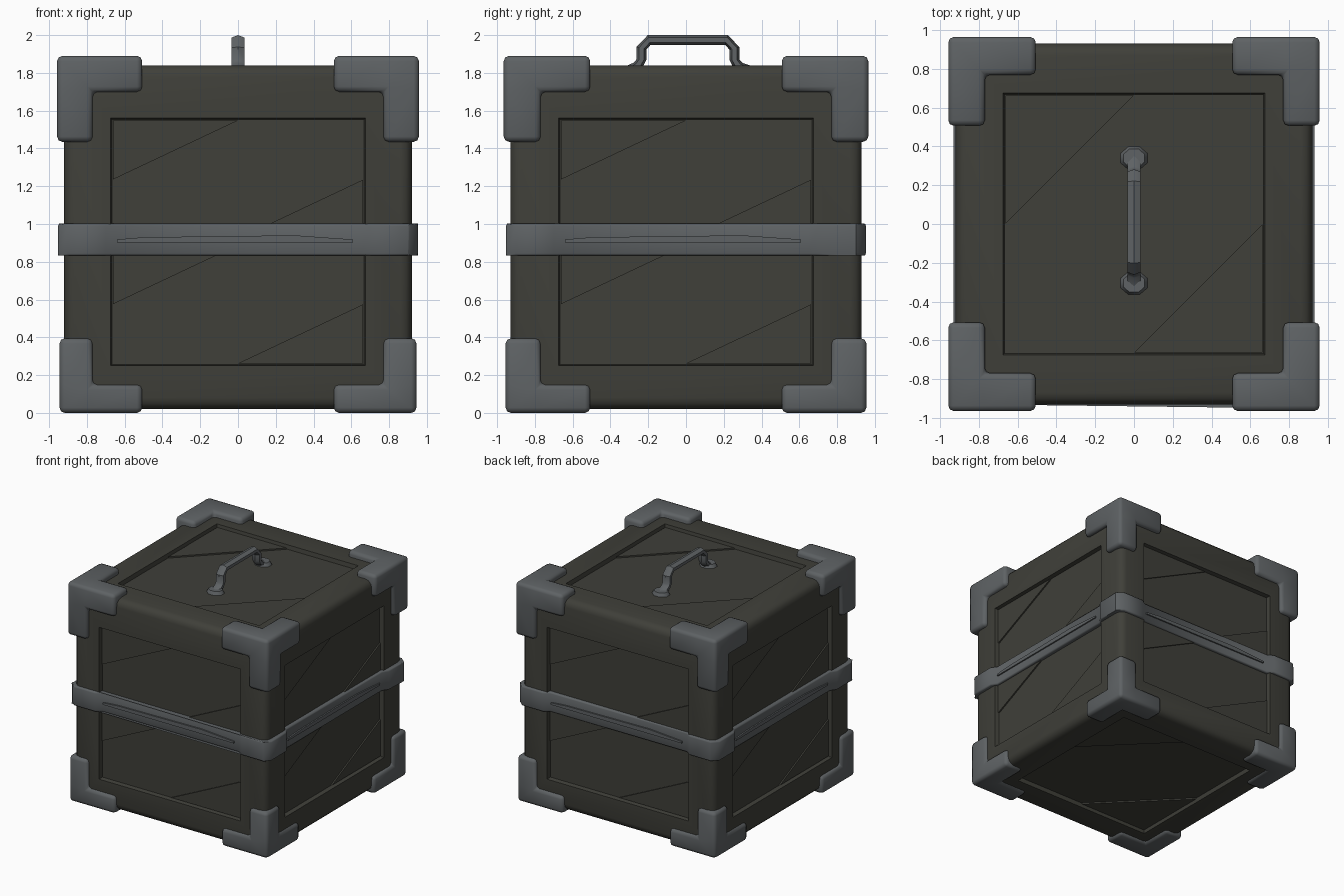
import bpy, bmesh, math
from mathutils import Vector, Matrix

if "Cube" in bpy.data.objects:
    bpy.data.objects.remove(bpy.data.objects["Cube"])


def material(name, rgb):
    m = bpy.data.materials.new(name)
    m.diffuse_color = (*rgb, 1)
    m.use_nodes = True
    m.node_tree.nodes["Principled BSDF"].inputs["Base Color"].default_value = m.diffuse_color
    return m


DARK = material("dark_olive_paint", (0.050, 0.050, 0.041))
METAL = material("blue_grey_metal", (0.112, 0.122, 0.128))


def finish(bm, name, mat, angle=50):
    bmesh.ops.recalc_face_normals(bm, faces=bm.faces)
    me = bpy.data.meshes.new(name)
    bm.to_mesh(me)
    bm.free()
    ob = bpy.data.objects.new(name, me)
    bpy.context.collection.objects.link(ob)
    me.materials.append(mat)
    bpy.ops.object.select_all(action='DESELECT')
    ob.select_set(True)
    bpy.context.view_layer.objects.active = ob
    bpy.ops.object.shade_smooth_by_angle(angle=math.radians(angle))
    return ob


def prism(bm, pts, vec):
    """Extrude a planar outline along vec into a closed solid."""
    f = bm.faces.new([bm.verts.new(p) for p in pts])
    ext = bmesh.ops.extrude_face_region(bm, geom=[f], use_keep_orig=True)["geom"]
    bmesh.ops.translate(bm, vec=vec, verts=[g for g in ext if isinstance(g, bmesh.types.BMVert)])


def bevel_sharp(bm, width, segments, test=lambda e: True):
    edges = [e for e in bm.edges if e.is_manifold and e.calc_face_angle(0) > 0.5 and test(e)]
    bmesh.ops.bevel(bm, geom=edges, offset=width, segments=segments, profile=0.5, affect='EDGES')


# Crate body: rounded block with a recessed panel on all six faces
HX, HY, Z0, Z1, PANEL, DEPTH = 0.92, 0.93, 0.02, 1.84, 0.675, 0.035
bm = bmesh.new()
bmesh.ops.create_cube(bm, size=1)
for v in bm.verts:
    v.co = (v.co.x * 2 * HX, v.co.y * 2 * HY, Z1 if v.co.z > 0 else Z0)
bevel_sharp(bm, 0.06, 3)
for f in [f for f in bm.faces if f.calc_area() > 1]:
    side = abs(f.normal.z) < 0.5
    bmesh.ops.inset_individual(bm, faces=[f], thickness=0.15)
    c = f.calc_center_median()
    for v in f.verts:
        for i in (0, 1):
            if abs(f.normal[i]) < 0.5:
                v.co[i] = math.copysign(PANEL, v.co[i])
        if side:
            v.co.z = 1.56 if v.co.z > c.z else 0.25
    bmesh.ops.inset_individual(bm, faces=[f], thickness=0.01, depth=-DEPTH)
finish(bm, "crate_body", DARK, 35)

# Raised triangular plates that leave a diagonal band across each panel
P = PANEL - 0.012


def corner_plates(bm, origin, right, up, half_h, normal):
    for s in (1, -1):
        pts = [origin + right * a * s * P + up * b * s * half_h
               for a, b in ((-1, 0), (-1, 1), (0, 1))]
        prism(bm, [p - normal * 0.01 for p in pts], normal * 0.022)


bm = bmesh.new()
Z = Vector((0, 0, 1))
X = Vector((1, 0, 0))
Y = Vector((0, 1, 0))
for k in range(4):
    rot = Matrix.Rotation(k * math.pi / 2, 3, 'Z')
    n, r = rot @ -Y, rot @ X
    dist = (HX if k % 2 else HY) - DEPTH
    for zc in (1.235, 0.575):
        corner_plates(bm, n * dist + Z * zc, r, Z, 0.313, n)
corner_plates(bm, Z * (Z1 - DEPTH), X, Y, P, Z)
corner_plates(bm, Z * (Z0 + DEPTH), X, -Y, P, -Z)
finish(bm, "panel_plates", DARK, 20)

# Strap around the middle: stands proud at the corners, dips over the panels
bm = bmesh.new()
quarter = [(-0.952, -0.90), (-0.90, -0.952), (-0.70, -0.952), (-0.65, -0.918),
           (0.65, -0.918), (0.70, -0.952), (0.90, -0.952)]
pts = []
for k in range(4):
    rot = Matrix.Rotation(k * math.pi / 2, 3, 'Z')
    pts += [rot @ Vector((x, y, 0.832)) for x, y in quarter]
prism(bm, pts, Z * 0.17)
bevel_sharp(bm, 0.012, 2, lambda e: abs(e.verts[0].co.z - e.verts[1].co.z) < 0.01)
finish(bm, "middle_strap", METAL)

# Slim rib along each side of the strap
bm = bmesh.new()
for k in range(4):
    rot = Matrix.Rotation(k * math.pi / 2, 3, 'Z')
    rib = [(-0.64, 0.902), (0.61, 0.902), (0.61, 0.918), (0.3, 0.94), (-0.5, 0.93), (-0.64, 0.918)]
    prism(bm, [rot @ Vector((x, -0.91, z)) for x, z in rib], rot @ Vector((0, -0.02, 0)))
finish(bm, "strap_ribs", METAL)


# Corner guards: one corner cell plus three arms, bevelled all round
def corner_guard(name, sx, sy, top):
    bm = bmesh.new()
    ox, oy, oz = (0.958, 0.965, 1.89) if top else (0.945, 0.955, 0.0)
    mid, end = 0.77, 0.507
    xs = [sx * ox, sx * mid, sx * end]
    ys = [sy * oy, sy * mid, sy * end]
    zs = [1.89, 1.70, 1.435] if top else [0.0, 0.15, 0.395]
    cells = [(0, 0, 0), (1, 0, 0), (0, 1, 0), (0, 0, 1)]
    verts = {}

    def vert(i):
        if i not in verts:
            verts[i] = bm.verts.new((xs[i[0]], ys[i[1]], zs[i[2]]))
        return verts[i]

    for c in cells:
        for ax in range(3):
            for d in (0, 1):
                nb = list(c)
                nb[ax] += 2 * d - 1
                if tuple(nb) in cells:
                    continue
                u, w = (ax + 1) % 3, (ax + 2) % 3
                quad = []
                for a, b in ((0, 0), (1, 0), (1, 1), (0, 1)):
                    i = list(c)
                    i[ax] += d
                    i[u] += a
                    i[w] += b
                    quad.append(vert(tuple(i)))
                bm.faces.new(quad)
    bmesh.ops.recalc_face_normals(bm, faces=bm.faces)
    bevel_sharp(bm, 0.028, 2)
    finish(bm, name, METAL)


for sx, xn in ((-1, "left"), (1, "right")):
    for sy, yn in ((-1, "front"), (1, "back")):
        for top in (True, False):
            corner_guard(f"{'top' if top else 'bottom'}_{yn}_{xn}_corner_guard", sx, sy, top)

# Carry handle: six-sided bar swept along (y, z, outward angle) stations
path = [(-0.31, 1.81, 110), (-0.255, 1.84, 150), (-0.236, 1.87, 180), (-0.236, 1.93, 165),
        (-0.195, 1.974, 105), (0.215, 1.974, 75), (0.256, 1.93, 15), (0.256, 1.87, 0),
        (0.275, 1.84, 30), (0.34, 1.81, 70)]
bm = bmesh.new()
rings = []
for y, z, ang in path:
    n = Vector((0, math.cos(math.radians(ang)), math.sin(math.radians(ang))))
    ring = []
    for j in range(6):
        t = math.radians(30 + 60 * j)
        ring.append(bm.verts.new(Vector((0, y, z)) + X * 0.040 * math.cos(t) + n * 0.027 * math.sin(t)))
    rings.append(ring)
for a, b in zip(rings, rings[1:]):
    for j in range(6):
        bm.faces.new((a[j], a[(j + 1) % 6], b[(j + 1) % 6], b[j]))
bm.faces.new(rings[0])
bm.faces.new(rings[-1])
finish(bm, "carry_handle", METAL, 40)

# Handle feet
for name, y in (("front_handle_foot", -0.305), ("back_handle_foot", 0.34)):
    bm = bmesh.new()
    bmesh.ops.create_cone(bm, cap_ends=True, segments=8, radius1=0.078, radius2=0.06, depth=0.035,
                          matrix=Matrix.Translation((0, y, 1.817)) @ Matrix.Diagonal((1, 0.85, 1, 1))
                          @ Matrix.Rotation(math.pi / 8, 4, 'Z'))
    finish(bm, name, METAL)
